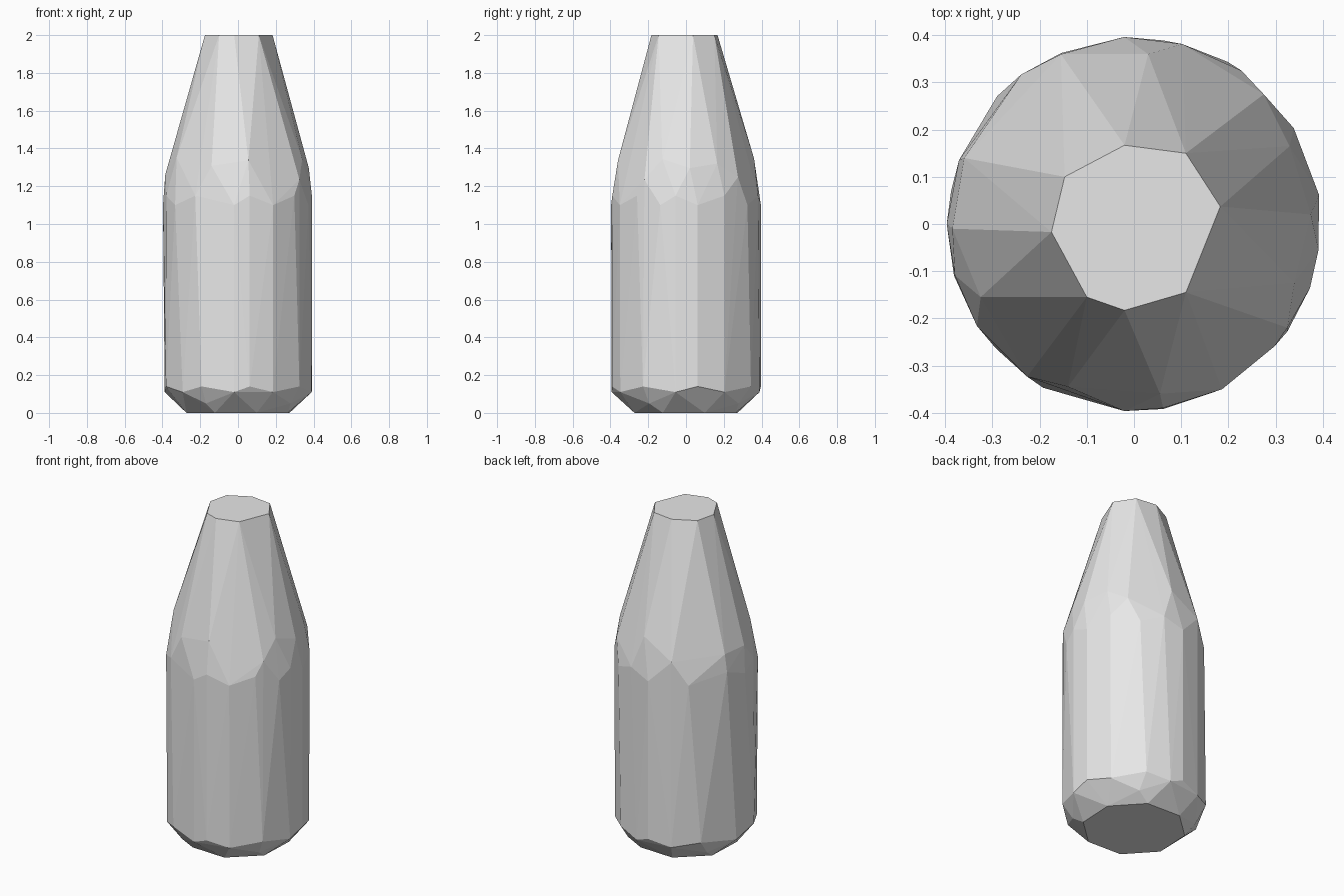
import bpy
import bmesh
from math import radians, cos, sin, hypot

default_cube = bpy.data.objects.get("Cube")
if default_cube:
    bpy.data.objects.remove(default_cube, do_unlink=True)


def make_material(name, colour):
    material = bpy.data.materials.new(name)
    material.use_nodes = True
    material.diffuse_color = colour
    shader = material.node_tree.nodes["Principled BSDF"]
    shader.inputs["Base Color"].default_value = colour
    return material


def add_ring(bm, angles, radii, heights):
    """Add points around the axis, cycling through the radii and heights."""
    for i, angle in enumerate(angles):
        radius = radii[i % len(radii)]
        height = heights[i % len(heights)]
        bm.verts.new((radius * cos(radians(angle)), radius * sin(radians(angle)), height))


def shoulder_height(x, y):
    """Height on the sloping neck for a given distance from the axis."""
    return 2 - (hypot(x, y) - 0.18) * 3.6


bm = bmesh.new()

# Flat base and its chamfered rim
base_angles = range(20, 380, 45)
add_ring(bm, base_angles, [0.29], [0.0])
add_ring(bm, [-35, 55, 145, 240], [0.34], [0.05])

# Lower edge of the body, slightly zigzag
lower_angles = [93, 81, 60, 31, 9, -8, -35, -62, -81, -93, -119, -138, -164, 170, 137, 113]
add_ring(bm, lower_angles, [0.397, 0.394], [0.14, 0.11])

# Upper edge of the body
upper_angles = [93, 75, 55, 31, 9, -8, -20, -41, -62, -81, -93, -125, -147, -164, 180, 160, 127]
add_ring(bm, upper_angles, [0.397, 0.395], [1.10, 1.15])

# Irregular shoulder where the body turns into the neck
shoulder = [(0.03, 0.36), (0.275, 0.275), (0.33, 0.165), (0.375, 0.02),
            (0.34, -0.125), (0.325, -0.22), (0.055, -0.36), (-0.14, -0.345),
            (-0.325, -0.155), (-0.385, -0.01), (-0.36, 0.14), (-0.155, 0.36)]
for x, y in shoulder:
    bm.verts.new((x, y, shoulder_height(x, y)))

# Flat top of the neck
neck_top = [(-0.02, 0.167), (0.11, 0.15), (0.183, 0.037), (0.11, -0.145),
            (-0.02, -0.183), (-0.1, -0.155), (-0.175, -0.017), (-0.147, 0.1)]
for x, y in neck_top:
    bm.verts.new((x, y, 2.0))

# Wrap the rings in one faceted skin and merge coplanar triangles
result = bmesh.ops.convex_hull(bm, input=list(bm.verts))
loose = [v for v in bm.verts if not v.link_faces]
bmesh.ops.delete(bm, geom=loose, context="VERTS")
bmesh.ops.dissolve_limit(bm, angle_limit=radians(0.5), verts=list(bm.verts), edges=list(bm.edges))
bmesh.ops.recalc_face_normals(bm, faces=list(bm.faces))
for face in bm.faces:
    face.smooth = False

mesh = bpy.data.meshes.new("bottle_body")
bm.to_mesh(mesh)
bm.free()
bottle = bpy.data.objects.new("bottle_body", mesh)
bpy.context.collection.objects.link(bottle)
mesh.materials.append(make_material("light_grey", (0.8, 0.8, 0.8, 1.0)))
